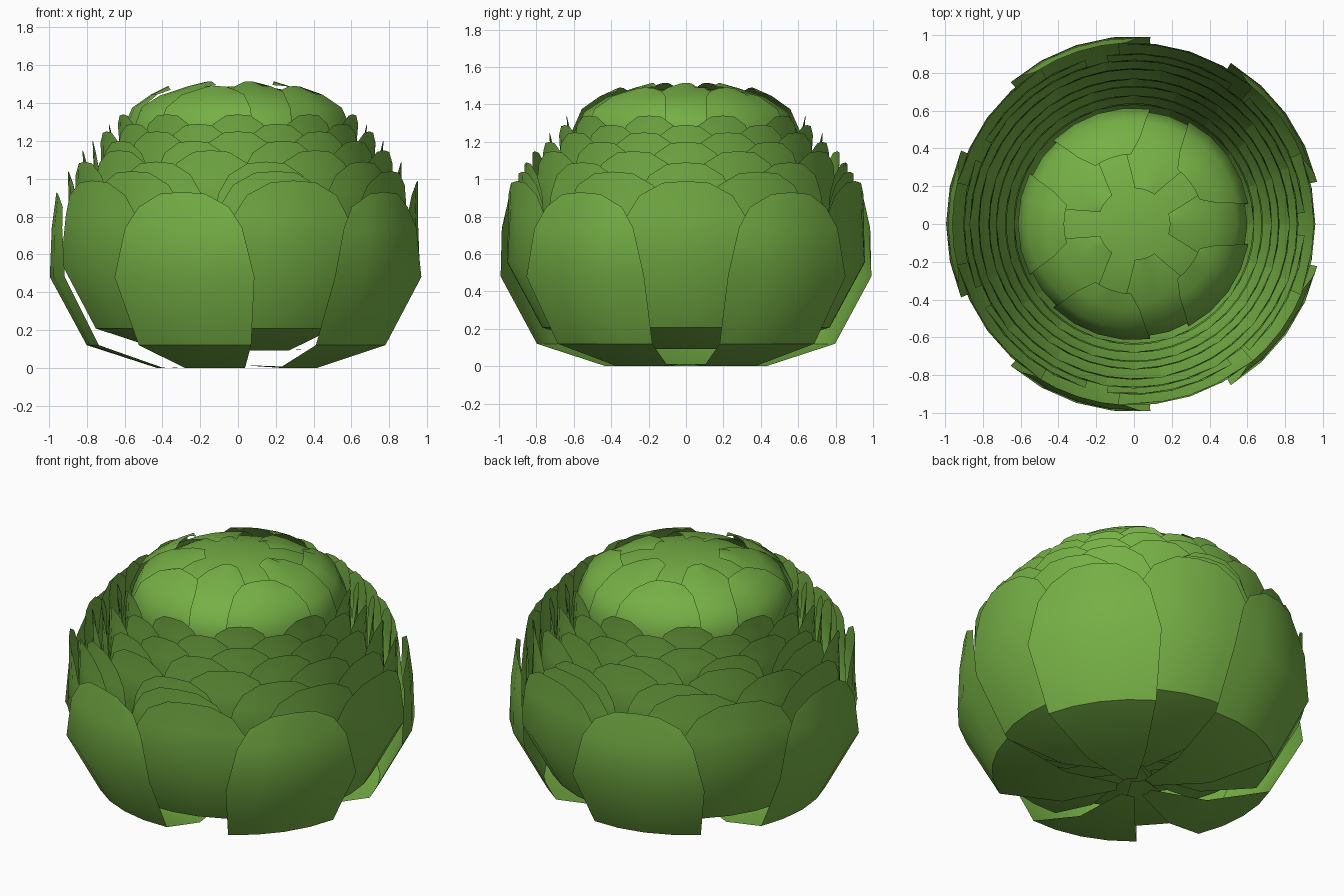
import bpy, bmesh, math
from math import sin, cos, radians

if "Cube" in bpy.data.objects:
    bpy.data.objects.remove(bpy.data.objects["Cube"])

green = bpy.data.materials.new("leaf_green")
green.diffuse_color = (0.18, 0.43, 0.06, 1)
green.use_nodes = True
green.node_tree.nodes["Principled BSDF"].inputs["Base Color"].default_value = green.diffuse_color


def finish(bm, name, angle=40):
    me = bpy.data.meshes.new(name)
    bm.to_mesh(me)
    bm.free()
    ob = bpy.data.objects.new(name, me)
    bpy.context.collection.objects.link(ob)
    me.materials.append(green)
    bpy.ops.object.select_all(action='DESELECT')
    ob.select_set(True)
    bpy.context.view_layer.objects.active = ob
    bpy.ops.object.shade_smooth_by_angle(angle=radians(angle))
    return ob


def add_leaf(bm, centre, profile, half, scale=1.0, lift=0.0, droop=0.08, flare=0.0):
    """Cupped leaf: profile rows are (radius, height, width factor)."""
    us = (-1, -0.5, 0, 0.5, 1)
    rows = []
    for i, (r, z, w) in enumerate(profile):
        last = i == len(profile) - 1
        row = []
        for u in us:
            a = radians(centre + half * w * u)
            rr = r * scale + (flare if last else 0)
            zz = (z - (droop * abs(u) ** 3 if last else 0)) * scale + lift
            row.append(bm.verts.new((rr * cos(a), rr * sin(a), zz)))
        rows.append(row)
    for a, b in zip(rows, rows[1:]):
        for j in range(len(us) - 1):
            bm.faces.new((a[j], a[j + 1], b[j + 1], b[j]))


# Leaf profile from the base outward and up to the tip
LEAF = [(0.10, 0.012, 1), (0.43, 0.0, 1), (0.80, 0.12, 1),
        (0.995, 0.48, 1), (0.985, 0.74, 0.84), (0.96, 0.93, 0.66)]

# Leaf rings: count, start angle, radius, tip height, half width in degrees
RINGS = [(5, 36, 1.00, 0.93, 23), (5, 0, 0.965, 0.99, 23),
         (7, 25.7, 0.91, 1.04, 22), (9, 0, 0.875, 1.09, 20),
         (9, 20, 0.83, 1.15, 20), (10, 0, 0.775, 1.20, 18.5),
         (10, 18, 0.735, 1.25, 18.5), (10, 0, 0.685, 1.29, 18),
         (10, 18, 0.64, 1.34, 18)]

for i, (n, start, s, top, half) in enumerate(RINGS):
    bm = bmesh.new()
    for k in range(n):
        add_leaf(bm, start + 360 * k / n, LEAF, half, s, top - 0.93 * s,
                 flare=0.0 if i == 0 else 0.025)
    finish(bm, f"leaf_ring_{i + 1}")

# Closed heart dome
bm = bmesh.new()
dome = [(0.50, 0.95), (0.585, 1.12), (0.585, 1.25), (0.53, 1.345),
        (0.40, 1.425), (0.22, 1.475)]
n = 20
loops = [[bm.verts.new((r * cos(2 * math.pi * k / n), r * sin(2 * math.pi * k / n), z))
          for k in range(n)] for r, z in dome]
tip = bm.verts.new((0, 0, 1.49))
for a, b in zip(loops, loops[1:]):
    for k in range(n):
        bm.faces.new((a[k], a[(k + 1) % n], b[(k + 1) % n], b[k]))
for k in range(n):
    bm.faces.new((loops[-1][k], loops[-1][(k + 1) % n], tip))
finish(bm, "heart_dome", 60)

# Leaves folded over the heart
INNER = [(0.57, 1.10, 1), (0.60, 1.25, 1), (0.545, 1.36, 1),
         (0.42, 1.44, 0.9), (0.27, 1.49, 0.75), (0.19, 1.515, 0.6)]
OUTER = [(0.59, 1.10, 1), (0.615, 1.25, 1), (0.56, 1.375, 0.95),
         (0.46, 1.445, 0.85), (0.37, 1.49, 0.6)]
for name, prof, start, half in (("inner_heart_leaves", INNER, 0, 28),
                                ("outer_heart_leaves", OUTER, 36, 26)):
    bm = bmesh.new()
    for k in range(5):
        add_leaf(bm, start + 72 * k, prof, half, droop=0.02)
    finish(bm, name, 50)
